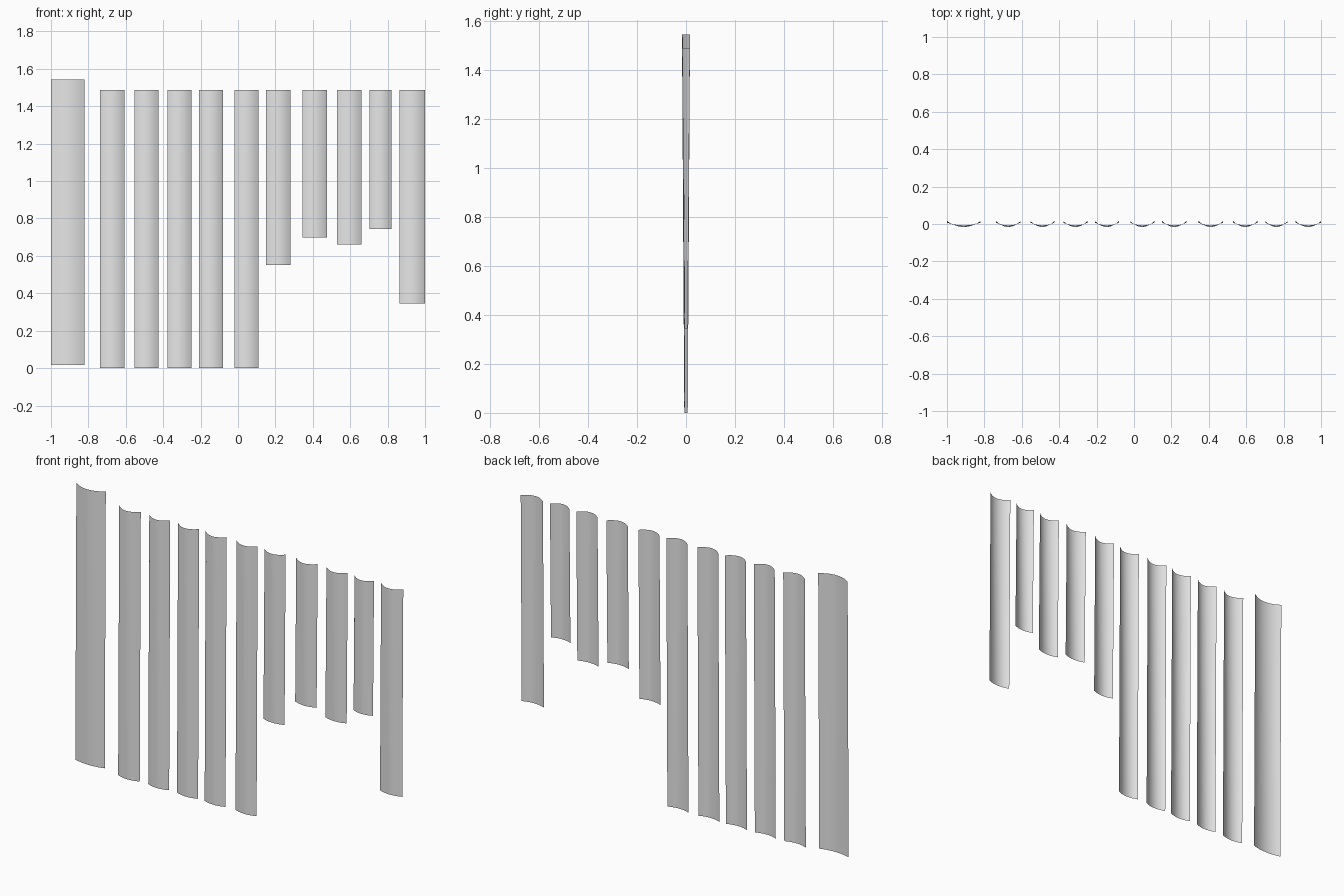
import bpy
import bmesh

cube = bpy.data.objects.get("Cube")
if cube:
    bpy.data.objects.remove(cube, do_unlink=True)

# One plain grey for every slat
grey = bpy.data.materials.new("light_grey")
grey.use_nodes = True
grey.diffuse_color = (0.8, 0.8, 0.8, 1)
grey.node_tree.nodes["Principled BSDF"].inputs["Base Color"].default_value = (0.8, 0.8, 0.8, 1)

SEGMENTS = 10
TOP_DEPTH, BOTTOM_DEPTH = 0.032, 0.014


def arc_row(bm, left, right, z, depth):
    """Row of points across a slat, bowed toward the front."""
    row = []
    for i in range(SEGMENTS + 1):
        t = 2 * i / SEGMENTS - 1
        x = (left + right) / 2 + t * (right - left) / 2
        row.append(bm.verts.new((x, depth * (t * t - 0.5), z)))
    return row


def slat(name, left, right, bottom, top):
    """Thin curved sheet that flattens toward its lower end."""
    bm = bmesh.new()
    low = arc_row(bm, left, right, bottom, BOTTOM_DEPTH)
    high = arc_row(bm, left, right, top, TOP_DEPTH)
    for i in range(SEGMENTS):
        face = bm.faces.new((low[i], low[i + 1], high[i + 1], high[i]))
        face.smooth = True
    mesh = bpy.data.meshes.new(name)
    bm.to_mesh(mesh)
    bm.free()
    mesh.materials.append(grey)
    obj = bpy.data.objects.new(name, mesh)
    bpy.context.collection.objects.link(obj)


# Wide end slat
slat("wide_slat", -1.0, -0.82, 0.016, 1.543)

# Row of narrow slats: left edge, right edge, bottom height
narrow = [
    (-0.738, -0.606, 0), (-0.554, -0.426, 0), (-0.378, -0.249, 0),
    (-0.209, -0.081, 0), (-0.02, 0.109, 0), (0.151, 0.28, 0.55),
    (0.345, 0.476, 0.697), (0.53, 0.66, 0.66), (0.702, 0.821, 0.745),
    (0.864, 1.0, 0.345),
]
for n, (left, right, bottom) in enumerate(narrow, 1):
    kind = "long" if bottom == 0 else "short"
    slat(f"{kind}_slat_{n}", left, right, bottom, 1.488)
